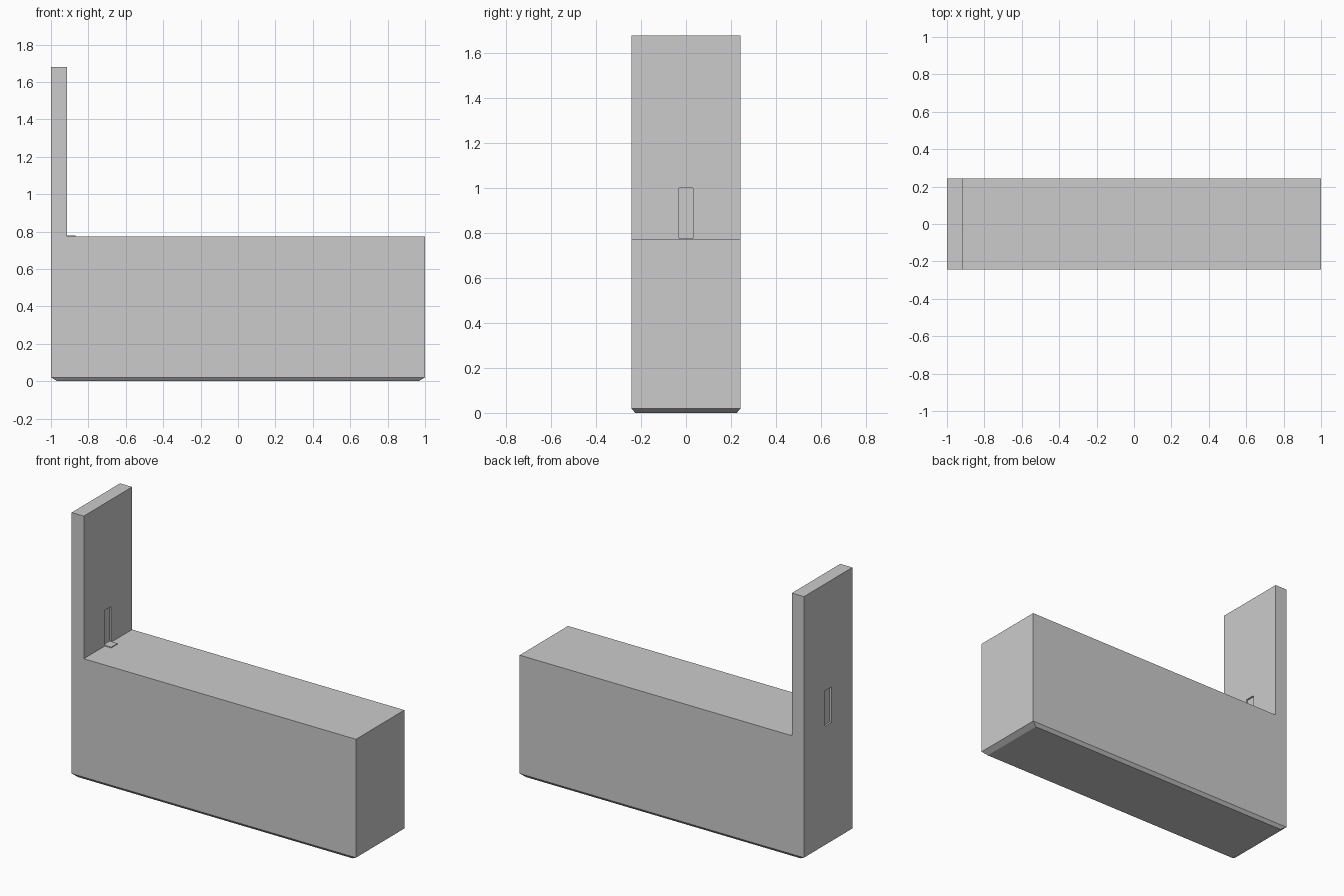
import bpy
import bmesh

if "Cube" in bpy.data.objects:
    bpy.data.objects.remove(bpy.data.objects["Cube"])

HALF_W = 0.243
SEAT_Z = 0.773
BACK_X = -0.915


def box(name, x0, x1, y0, y1, z0, z1):
    bm = bmesh.new()
    bmesh.ops.create_cube(bm, size=1)
    for v in bm.verts:
        v.co.x = x0 if v.co.x < 0 else x1
        v.co.y = y0 if v.co.y < 0 else y1
        v.co.z = z0 if v.co.z < 0 else z1
    return finish(name, bm)


def finish(name, bm):
    bmesh.ops.recalc_face_normals(bm, faces=bm.faces)
    mesh = bpy.data.meshes.new(name)
    bm.to_mesh(mesh)
    bm.free()
    ob = bpy.data.objects.new(name, mesh)
    bpy.context.collection.objects.link(ob)
    return ob


# L-shaped body: side profile extruded across the width
profile = [(-0.965, 0), (0.965, 0), (1, 0.02), (1, SEAT_Z),
           (BACK_X, SEAT_Z), (BACK_X, 1.68), (-1, 1.68), (-1, 0.02)]
bm = bmesh.new()
face = bm.faces.new([bm.verts.new((x, -HALF_W, z)) for x, z in profile])
ext = bmesh.ops.extrude_face_region(bm, geom=[face], use_keep_orig=True)
bmesh.ops.translate(bm, vec=(0, 2 * HALF_W, 0),
                    verts=[g for g in ext["geom"] if isinstance(g, bmesh.types.BMVert)])

# Chamfer around the foot
bmesh.ops.bisect_plane(bm, geom=bm.verts[:] + bm.edges[:] + bm.faces[:],
                       plane_co=(0, 0, 0.02), plane_no=(0, 0, 1), dist=1e-4)
for v in bm.verts:
    if v.co.z < 0.001:
        v.co.y *= 0.93
body = finish("body_with_upright", bm)

# Shallow slots on both faces of the upright
for name, x0, x1 in (("outer_slot_cutter", -1.05, -0.988),
                     ("inner_slot_cutter", BACK_X - 0.01, -0.85)):
    cutter = box(name, x0, x1, -0.032, 0.032, SEAT_Z + 0.002, 1.0)
    cutter.hide_render = True
    cutter.hide_set(True)
    mod = body.modifiers.new(name, 'BOOLEAN')
    mod.operation = 'DIFFERENCE'
    mod.solver = 'EXACT'
    mod.object = cutter

# Thin lip where the slot meets the top surface
box("slot_lip", BACK_X - 0.02, -0.87, -0.032, 0.032, SEAT_Z - 0.01, SEAT_Z + 0.005)
